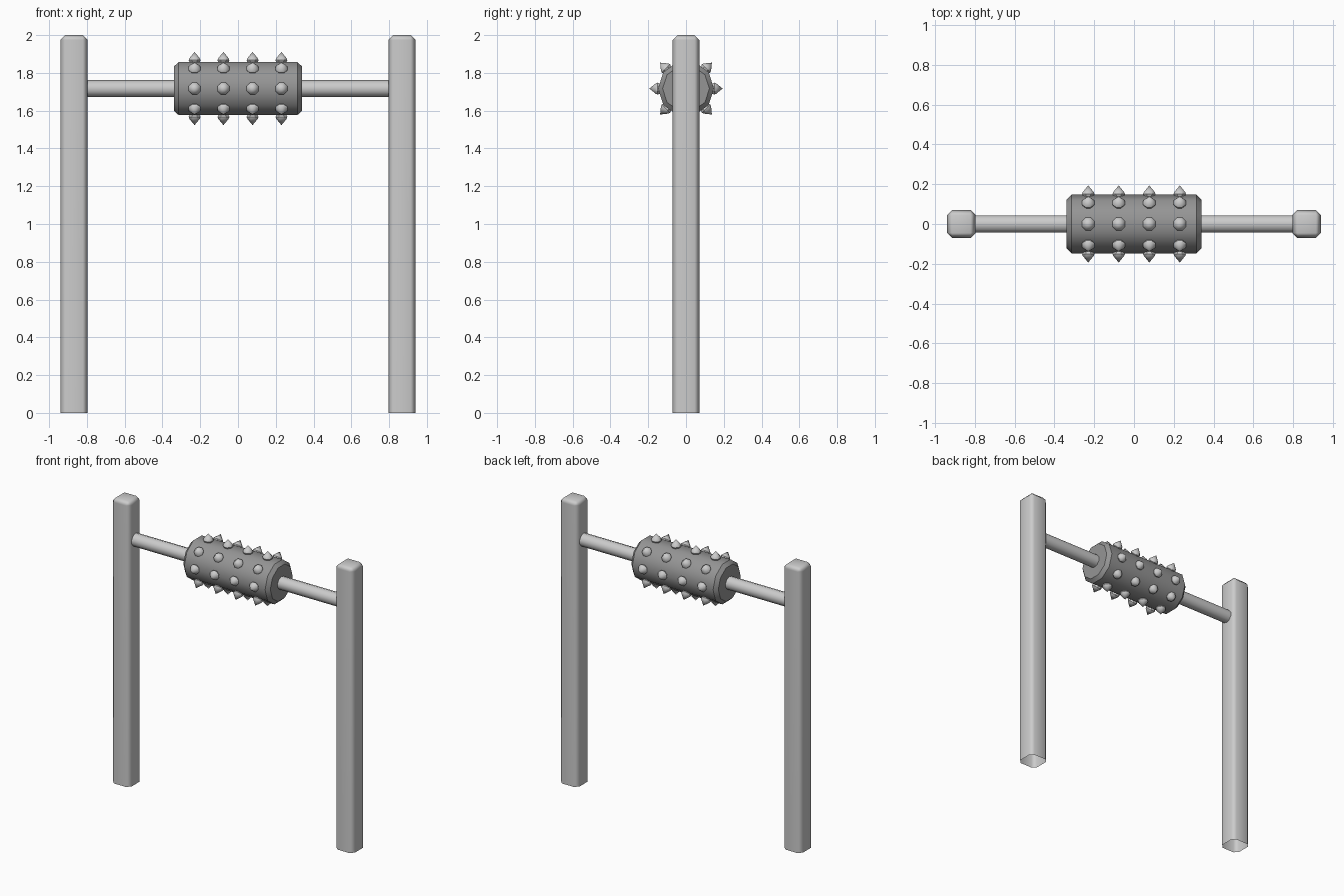
import bpy, bmesh
from math import pi, sin, cos, radians
from mathutils import Matrix, Vector

if "Cube" in bpy.data.objects:
    bpy.data.objects.remove(bpy.data.objects["Cube"])

AXLE_Z = 1.717


def finish(name, bm, angle=None, color=None):
    bmesh.ops.recalc_face_normals(bm, faces=bm.faces)
    me = bpy.data.meshes.new(name)
    bm.to_mesh(me)
    bm.free()
    ob = bpy.data.objects.new(name, me)
    bpy.context.collection.objects.link(ob)
    if color:
        mat = bpy.data.materials.new(name + "_grey")
        mat.diffuse_color = (*color, 1)
        mat.use_nodes = True
        mat.node_tree.nodes["Principled BSDF"].inputs["Base Color"].default_value = mat.diffuse_color
        me.materials.append(mat)
    if angle:
        bpy.ops.object.select_all(action='DESELECT')
        ob.select_set(True)
        bpy.context.view_layer.objects.active = ob
        bpy.ops.object.shade_smooth_by_angle(angle=radians(angle))
    return ob


def lathe(bm, profile, sides, phase, matrix, cap_start=True, cap_end=True):
    """Revolve (radius, height) pairs around local z, then place by matrix."""
    rings = []
    for r, h in profile:
        if r == 0:
            rings.append([bm.verts.new(matrix @ Vector((0, 0, h)))])
            continue
        angs = [phase + 2 * pi * i / sides for i in range(sides)]
        rings.append([bm.verts.new(matrix @ Vector((r * cos(a), r * sin(a), h))) for a in angs])
    for a, b in zip(rings, rings[1:]):
        for i in range(sides):
            j = (i + 1) % sides
            if len(b) == 1:
                bm.faces.new((a[i], a[j], b[0]))
            else:
                bm.faces.new((a[i], a[j], b[j], b[i]))
    if cap_start and len(rings[0]) > 1:
        bm.faces.new(rings[0])
    if cap_end and len(rings[-1]) > 1:
        bm.faces.new(rings[-1])


# Posts: chamfered square timbers, open underneath
for side, label in ((-1, "left_post"), (1, "right_post")):
    bm = bmesh.new()
    bmesh.ops.create_cube(bm, size=1, matrix=Matrix.Translation((side * 0.868, 0, 1))
                          @ Matrix.Diagonal((0.144, 0.142, 2, 1)))
    bottom = [f for f in bm.faces if f.normal.z < -0.5]
    bmesh.ops.delete(bm, geom=bottom, context='FACES_ONLY')
    edges = [e for e in bm.edges if not e.is_boundary]
    bmesh.ops.bevel(bm, geom=edges, offset=0.026, segments=1, affect='EDGES', profile=0.5)
    post = finish(label, bm, 50)
    post.modifiers.new("flat_sides", 'WEIGHTED_NORMAL').keep_sharp = True

# Local z turned to lie along world x
axle = Matrix.Translation((0, 0, AXLE_Z)) @ Matrix.Rotation(pi / 2, 4, 'Y')

# Crossbar between the posts
bm = bmesh.new()
lathe(bm, [(0.045, -0.8), (0.045, 0.8)], 10, 0, axle)
finish("crossbar", bm, 50)

# Drum: ten-sided roller with chamfered ends
bm = bmesh.new()
lathe(bm, [(0.124, -0.338), (0.148, -0.314), (0.148, 0.314), (0.124, 0.338)],
      10, pi / 2, axle)
finish("drum", bm, 40, (0.3, 0.3, 0.3))

# Spikes: eight rows of four studs around the drum
bm = bmesh.new()
for row in range(8):
    for x in (-0.23, -0.077, 0.077, 0.23):
        place = (Matrix.Translation((x, 0, AXLE_Z))
                 @ Matrix.Rotation(row * pi / 4, 4, 'X'))
        lathe(bm, [(0.024, 0.128), (0.034, 0.15), (0.03, 0.16), (0, 0.194)],
              8, pi / 8, place)
finish("spikes", bm, 40)
